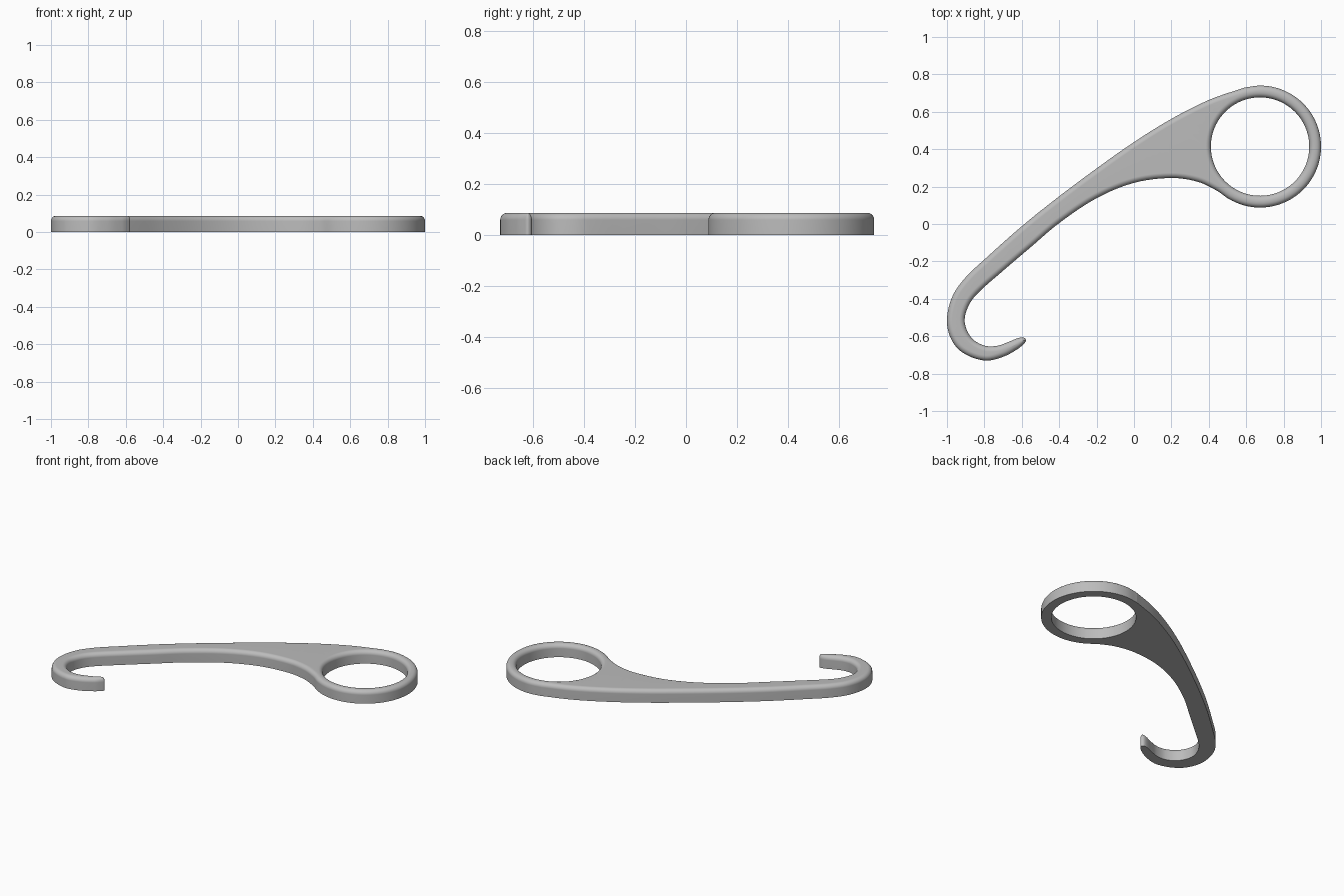
import bpy, bmesh, math
from mathutils import Vector
from mathutils.geometry import interpolate_bezier

if "Cube" in bpy.data.objects:
    bpy.data.objects.remove(bpy.data.objects["Cube"])

HEIGHT, ROUND, STEPS = 0.087, 0.028, 6
CENTRE, OUTER_R, HOLE_R = Vector((0.674, 0.414)), 0.326, 0.263
TIP = Vector((-0.577, -0.621))


def on_circle(radius, degrees):
    a = math.radians(degrees)
    return CENTRE + Vector((math.cos(a), math.sin(a))) * radius


def smooth_loop(points, samples=7):
    """Smooth closed curve through the points."""
    n, out = len(points), []
    tangent = [(points[(i + 1) % n] - points[i - 1]).normalized() for i in range(n)]
    for i, p in enumerate(points):
        j = (i + 1) % n
        q = points[j]
        reach = (q - p).length / 3
        curve = interpolate_bezier(p, p + tangent[i] * reach, q - tangent[j] * reach, q, samples)
        out += [c.to_2d() for c in curve[:-1]]
    return out


def rounded_wall(bm, loop):
    """Upright wall whose top edge rolls over the material to the loop's left."""
    n = len(loop)
    inward = [(loop[(i + 1) % n] - loop[i - 1]).normalized() for i in range(n)]
    inward = [Vector((-t.y, t.x)) for t in inward]
    # the rounding gets finer toward the thin hook tip
    depth = [min(ROUND, 0.012 + 0.22 * (p - TIP).length) for p in loop]
    profile = [(0, 0)]
    for k in range(STEPS + 1):
        a = math.pi / 2 * k / STEPS
        profile.append((1 - math.cos(a), HEIGHT - ROUND * (1 - math.sin(a))))
    rings = []
    for inset, z in profile:
        rings.append([bm.verts.new((*(p + d * r * inset), z))
                      for p, d, r in zip(loop, inward, depth)])
    for low, high in zip(rings, rings[1:]):
        for i in range(n):
            j = (i + 1) % n
            bm.faces.new((low[i], low[j], high[j], high[i]))
    return rings[0], rings[-1]


def cap(bm, rings):
    edges = [bm.edges.get((r[i - 1], r[i])) for r in rings for i in range(len(r))]
    bmesh.ops.triangle_fill(bm, edges=edges, use_beauty=True)


# Outline, counter-clockwise: ring arc, back of the arm, hook, belly of the arm
back = [(0.4, 0.663), (0.2, 0.562), (0, 0.438), (-0.2, 0.297), (-0.4, 0.148),
        (-0.6, -0.012), (-0.8, -0.19), (-0.9, -0.285)]
hook = [(-0.97, -0.385), (-1, -0.51), (-0.98, -0.61), (-0.92, -0.685), (-0.8, -0.73),
        (-0.7, -0.71), (-0.62, -0.667), (-0.585, -0.636), TIP, (-0.59, -0.607),
        (-0.62, -0.61), (-0.67, -0.63), (-0.73, -0.651), (-0.8, -0.65),
        (-0.87, -0.607), (-0.905, -0.525), (-0.888, -0.445), (-0.84, -0.375)]
belly = [(-0.7, -0.25), (-0.55, -0.122), (-0.4, 0.005), (-0.2, 0.138), (0, 0.22),
         (0.2, 0.246), (0.34, 0.226), (0.44, 0.18)]
arc = [on_circle(OUTER_R, 240 + 15 * i) for i in range(16)] + [on_circle(OUTER_R, 106)]
outline = smooth_loop(arc + [Vector(p) for p in back + hook + belly])
hole = [on_circle(HOLE_R, -i * 3.75) for i in range(96)]

bm = bmesh.new()
walls = [rounded_wall(bm, outline), rounded_wall(bm, hole)]
cap(bm, [w[0] for w in walls])
cap(bm, [w[1] for w in walls])
bmesh.ops.recalc_face_normals(bm, faces=bm.faces)

mesh = bpy.data.meshes.new("hook_with_ring")
bm.to_mesh(mesh)
bm.free()
body = bpy.data.objects.new("hook_with_ring", mesh)
bpy.context.collection.objects.link(body)

# Plain grey
grey = bpy.data.materials.new("grey")
grey.use_nodes = True
colour = (0.5, 0.5, 0.5, 1)
grey.diffuse_color = colour
grey.node_tree.nodes["Principled BSDF"].inputs["Base Color"].default_value = colour
mesh.materials.append(grey)

# Smooth walls with a crisp base edge and a flat top
bpy.ops.object.select_all(action="DESELECT")
body.select_set(True)
bpy.context.view_layer.objects.active = body
bpy.ops.object.shade_smooth_by_angle(angle=math.radians(40))
body.modifiers.new("even_shading", "WEIGHTED_NORMAL").keep_sharp = True
